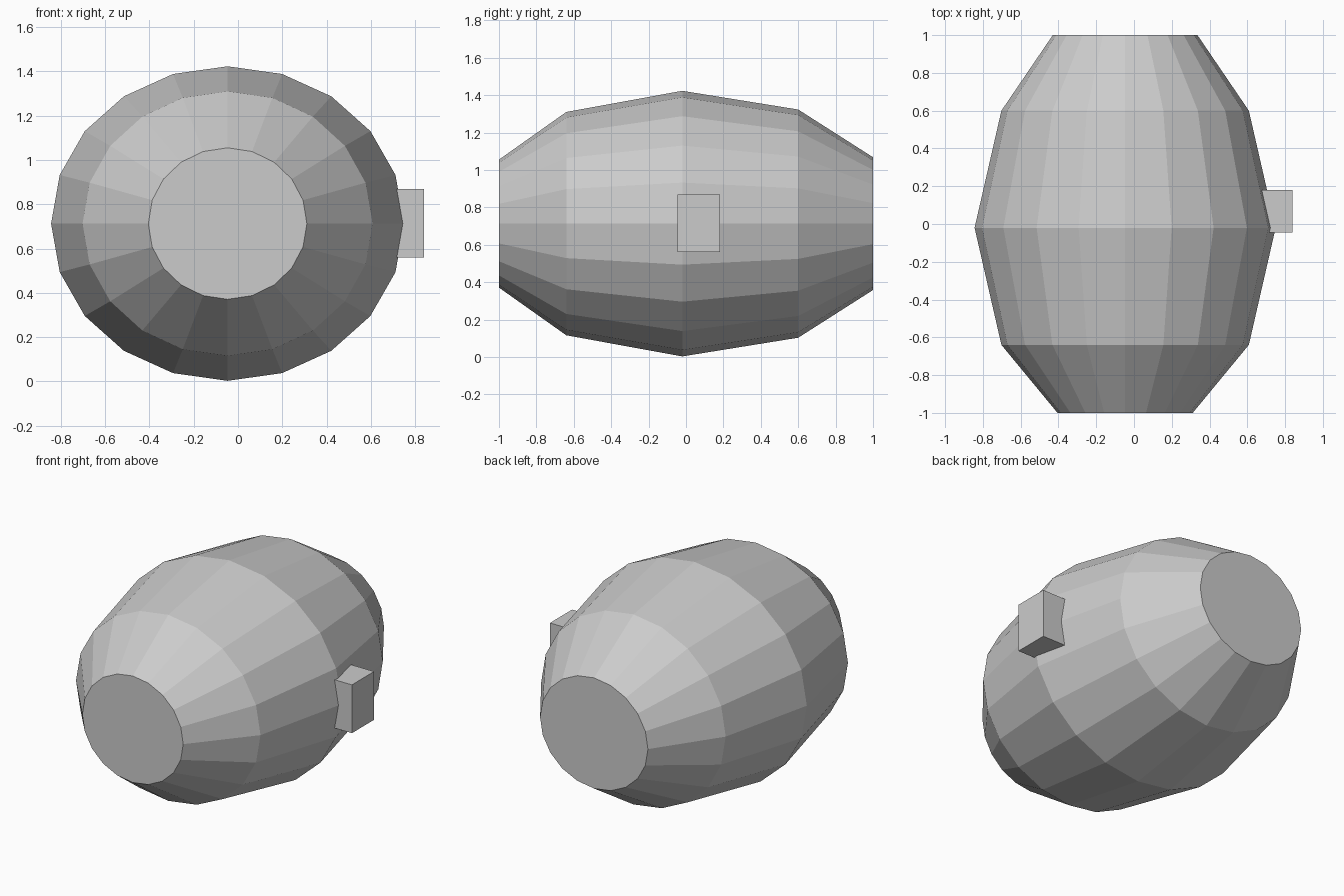
import bpy, bmesh
from math import sin, cos, pi

if "Cube" in bpy.data.objects:
    bpy.data.objects.remove(bpy.data.objects["Cube"])

SIDES = 20
CX, CZ = -0.047, 0.713
# y, x radius, z radius of each hoop
RINGS = [(-1.0, 0.358, 0.342), (-0.64, 0.655, 0.597), (-0.02, 0.797, 0.71),
         (0.6, 0.655, 0.61), (1.0, 0.383, 0.355)]


def make_object(name, bm):
    bmesh.ops.recalc_face_normals(bm, faces=bm.faces)
    mesh = bpy.data.meshes.new(name)
    bm.to_mesh(mesh)
    bm.free()
    obj = bpy.data.objects.new(name, mesh)
    bpy.context.collection.objects.link(obj)
    return obj


# Barrel body: lofted elliptical rings with flat end caps
bm = bmesh.new()
loops = []
for y, rx, rz in RINGS:
    loops.append([bm.verts.new((CX + rx * sin(2 * pi * i / SIDES), y,
                                CZ + rz * cos(2 * pi * i / SIDES)))
                  for i in range(SIDES)])
for a, b in zip(loops, loops[1:]):
    for i in range(SIDES):
        j = (i + 1) % SIDES
        bm.faces.new((a[i], a[j], b[j], b[i]))
bm.faces.new(loops[0])
bm.faces.new(loops[-1])
make_object("barrel_body", bm)

# Side plug: block sunk into the right side of the barrel
bm = bmesh.new()
bmesh.ops.create_cube(bm, size=1)
bmesh.ops.scale(bm, vec=(0.22, 0.225, 0.31), verts=bm.verts)
bmesh.ops.translate(bm, vec=(0.73, 0.068, 0.715), verts=bm.verts)
make_object("side_plug", bm)
